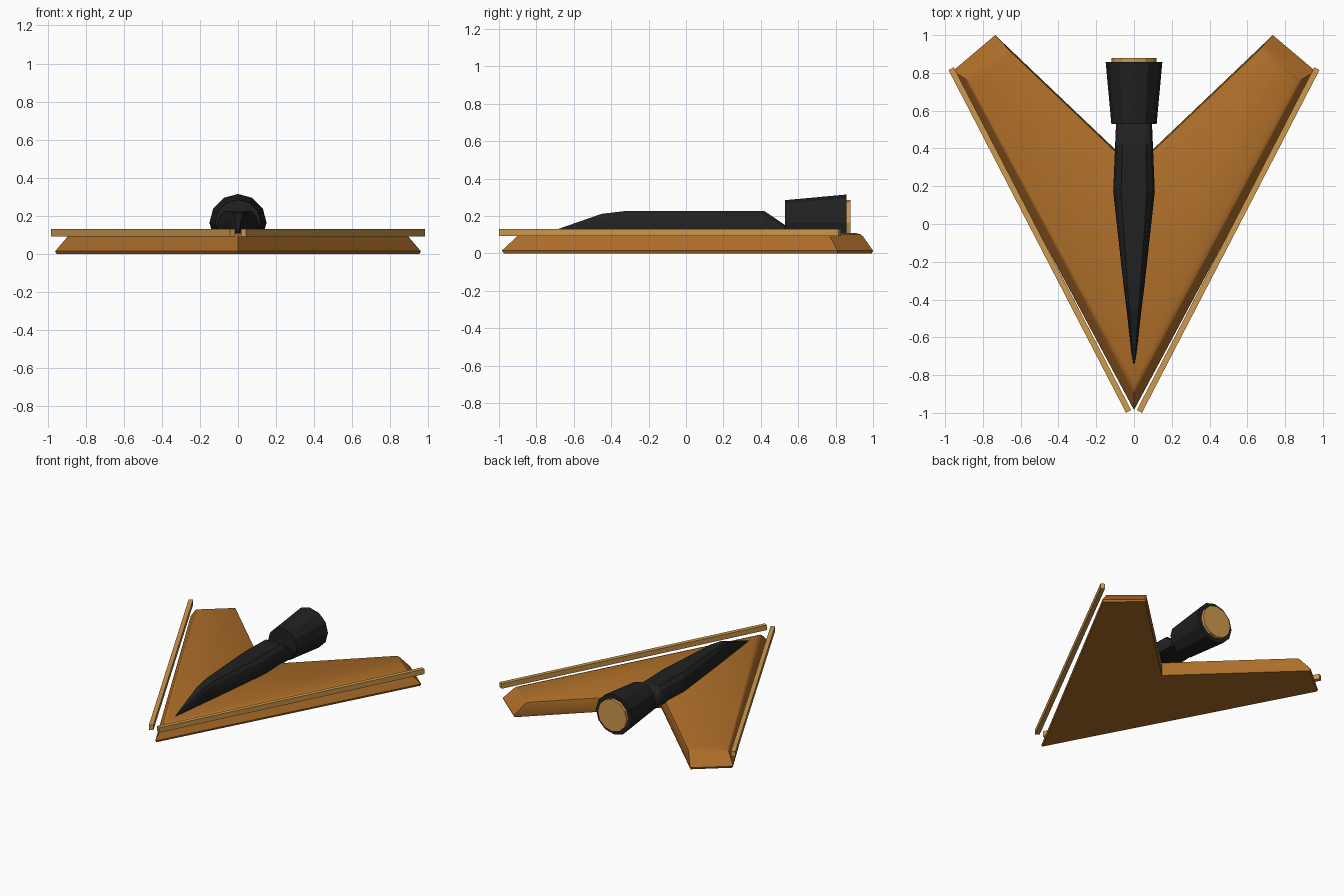
import bpy, bmesh, math
from mathutils import Vector

if "Cube" in bpy.data.objects:
    bpy.data.objects.remove(bpy.data.objects["Cube"])


def material(name, rgb):
    m = bpy.data.materials.new(name)
    m.diffuse_color = (*rgb, 1)
    m.use_nodes = True
    m.node_tree.nodes["Principled BSDF"].inputs["Base Color"].default_value = m.diffuse_color
    return m


BROWN = material("burnt orange", (0.42, 0.155, 0.022))
GOLD = material("pale gold", (0.62, 0.32, 0.075))
BLACK = material("charcoal", (0.015, 0.015, 0.015))


def loft(name, rings, mat, smooth=None):
    """Skin a stack of equal-length rings and cap both ends."""
    bm = bmesh.new()
    vs = [[bm.verts.new(p) for p in r] for r in rings]
    n = len(rings[0])
    for a, b in zip(vs, vs[1:]):
        for i in range(n):
            j = (i + 1) % n
            bm.faces.new((a[i], a[j], b[j], b[i]))
    bm.faces.new(vs[0][::-1])
    bm.faces.new(vs[-1])
    bmesh.ops.recalc_face_normals(bm, faces=bm.faces)
    me = bpy.data.meshes.new(name)
    bm.to_mesh(me)
    bm.free()
    me.materials.append(mat)
    ob = bpy.data.objects.new(name, me)
    bpy.context.collection.objects.link(ob)
    if smooth:
        bpy.ops.object.select_all(action='DESELECT')
        ob.select_set(True)
        bpy.context.view_layer.objects.active = ob
        bpy.ops.object.shade_smooth_by_angle(angle=math.radians(smooth))
    return ob


def inset(poly, dists, z):
    """Move each edge of a counter-clockwise outline inwards by its own distance."""
    n, lines, out = len(poly), [], []
    for i in range(n):
        p, q = Vector(poly[i]), Vector(poly[(i + 1) % n])
        d = (q - p).normalized()
        nrm = Vector((-d.y, d.x))
        lines.append((nrm, nrm.dot(p) + dists[i]))
    for i in range(n):
        (a, c), (b, e) = lines[i - 1], lines[i]
        det = a.x * b.y - a.y * b.x
        out.append(((c * b.y - e * a.y) / det, (a.x * e - b.x * c) / det, z))
    return out


# V-shaped wing with sloped leading edges and tips
outline = [(0, -0.985), (0.96, 0.81), (0.735, 1.0),
           (0, 0.30), (-0.735, 1.0), (-0.96, 0.81)]
# height, then inset of leading, tip and inner edges
levels = [(0, 0.006, 0.006, 0.004), (0.015, 0, 0, 0),
          (0.09, 0.038, 0.072, 0.004), (0.103, 0.05, 0.09, 0.008),
          (0.11, 0.07, 0.12, 0.02)]
loft("wing", [inset(outline, (a, b, c, c, b, a), z) for z, a, b, c in levels], BROWN, 35)

# Thin rails floating above the leading edges
for side, s in (("right", 1), ("left", -1)):
    plan = [(0.015, -0.985), (0.042, -1.0), (0.982, 0.815), (0.955, 0.83)]
    loft(side + "_rail", [[(s * x, y, z) for x, y in plan] for z in (0.093, 0.131)], GOLD)

# Faceted spine: y, half width, top height
stations = [(-0.74, 0.004, 0.112), (-0.68, 0.013, 0.132), (-0.45, 0.04, 0.212),
            (-0.33, 0.055, 0.226), (0.17, 0.11, 0.226), (0.42, 0.10, 0.226),
            (0.54, 0.095, 0.145)]


def spine_ring(y, w, top):
    h = top - 0.1
    half = [(w, 0.1), (w, 0.1 + 0.45 * h), (0.87 * w, 0.1 + 0.8 * h), (0.62 * w, top)]
    return [(x, y, z) for x, z in half] + [(-x, y, z) for x, z in half[::-1]]


loft("spine", [spine_ring(*s) for s in stations], BLACK)


def circle(y, r, n=12):
    return [(r * math.sin(2 * math.pi * i / n), y, 0.165 + r * math.cos(2 * math.pi * i / n))
            for i in range(n)]


# Flared engine and its glowing rear disc
loft("engine", [circle(0.53, 0.12), circle(0.857, 0.15)], BLACK)
loft("exhaust_disc", [circle(0.85, 0.12), circle(0.88, 0.12)], GOLD)
